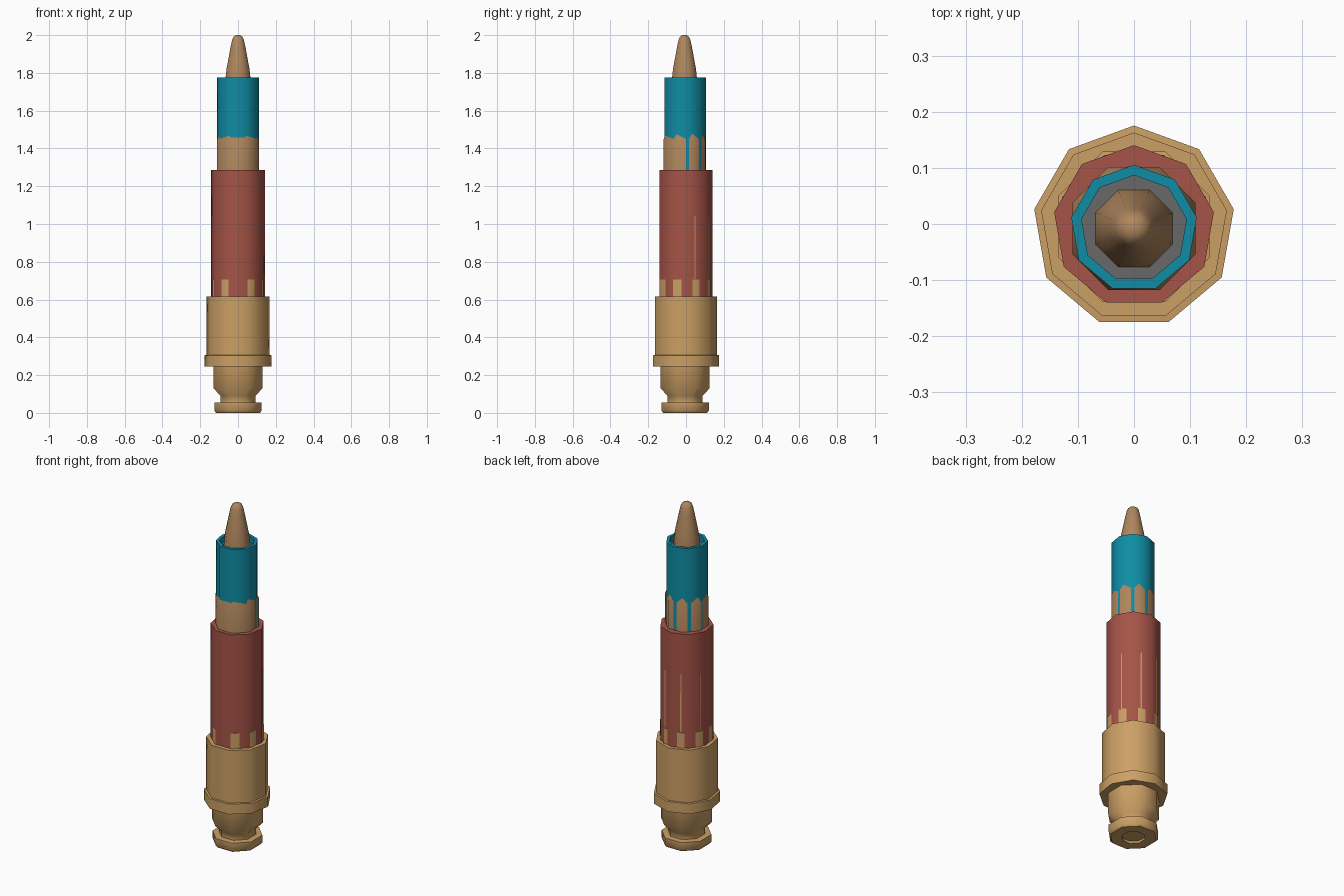
import bpy, bmesh, math

if "Cube" in bpy.data.objects:
    bpy.data.objects.remove(bpy.data.objects["Cube"])


def material(name, rgb):
    m = bpy.data.materials.new(name)
    m.diffuse_color = (*rgb, 1.0)
    m.use_nodes = True
    m.node_tree.nodes["Principled BSDF"].inputs["Base Color"].default_value = m.diffuse_color
    return m


brass = material("brass", (0.60, 0.35, 0.13))
copper = material("copper", (0.43, 0.24, 0.11))
red = material("red", (0.38, 0.088, 0.063))
teal = material("teal", (0.005, 0.265, 0.375))
grey = material("grey", (0.14, 0.14, 0.14))


def lathe(name, profile, sides, turn, cy, mat, closed=False):
    """Spin (radius, z) points round z; radius 0 makes a pole, closed joins the ends."""
    bm = bmesh.new()
    rings = []
    for r, z in profile:
        if r == 0:
            rings.append([bm.verts.new((0, cy, z))] * sides)
        else:
            ring = []
            for i in range(sides):
                a = math.radians(turn) + math.tau * i / sides
                ring.append(bm.verts.new((r * math.sin(a), cy + r * math.cos(a), z)))
            rings.append(ring)
    pairs = list(zip(rings, rings[1:]))
    if closed:
        pairs.append((rings[-1], rings[0]))
    for a, b in pairs:
        for i in range(sides):
            j = (i + 1) % sides
            bm.faces.new(list(dict.fromkeys((a[i], a[j], b[j], b[i]))))
    bmesh.ops.recalc_face_normals(bm, faces=bm.faces)
    me = bpy.data.meshes.new(name)
    bm.to_mesh(me)
    bm.free()
    me.materials.append(mat)
    ob = bpy.data.objects.new(name, me)
    bpy.context.collection.objects.link(ob)
    bpy.ops.object.select_all(action='DESELECT')
    ob.select_set(True)
    bpy.context.view_layer.objects.active = ob
    bpy.ops.object.shade_smooth_by_angle(angle=math.radians(46))


# Eight-sided inner case with recessed base; its corners show through the red sleeve
lathe("inner_case", [
    (0, 0.012), (0.062, 0.012), (0.064, 0.0), (0.125, 0.0), (0.136, 0.012),
    (0.136, 0.055), (0.100, 0.056), (0.100, 0.09), (0.140, 0.13),
    (0.140, 0.30), (0.1455, 0.50), (0.1455, 0.705), (0.1385, 0.706),
    (0.1383, 1.04), (0.135, 1.06), (0.12, 1.25), (0, 1.25)], 8, 22.5, -0.005, brass)

# Nine-sided brass collar with flange
lathe("brass_collar", [
    (0, 0.245), (0.1805, 0.245), (0.1805, 0.305), (0.168, 0.306),
    (0.168, 0.615), (0, 0.615)], 9, 0, -0.005, brass)

# Red sleeve
lathe("red_sleeve", [(0, 0.60), (0.1445, 0.60), (0.1445, 1.285), (0, 1.285)],
      9, 0, -0.004, red)

# Copper core with pointed tip
lathe("copper_core", [
    (0, 1.2), (0.119, 1.2), (0.119, 1.45), (0.105, 1.485), (0.085, 1.62),
    (0.071, 1.775), (0.066, 1.82), (0.054, 1.88), (0.043, 1.935),
    (0.034, 1.975), (0.026, 1.991), (0.012, 2.0), (0, 2.0)],
      8, 22.5, -0.008, copper)

# Open teal tube
lathe("teal_tube", [(0.1135, 1.25), (0.1135, 1.775), (0.095, 1.775), (0.095, 1.25)],
      9, 0, -0.008, teal, closed=True)

# Grey filling inside the tube
lathe("grey_filling", [(0, 1.5), (0.0955, 1.5), (0.0955, 1.74), (0, 1.74)],
      9, 0, -0.008, grey)
